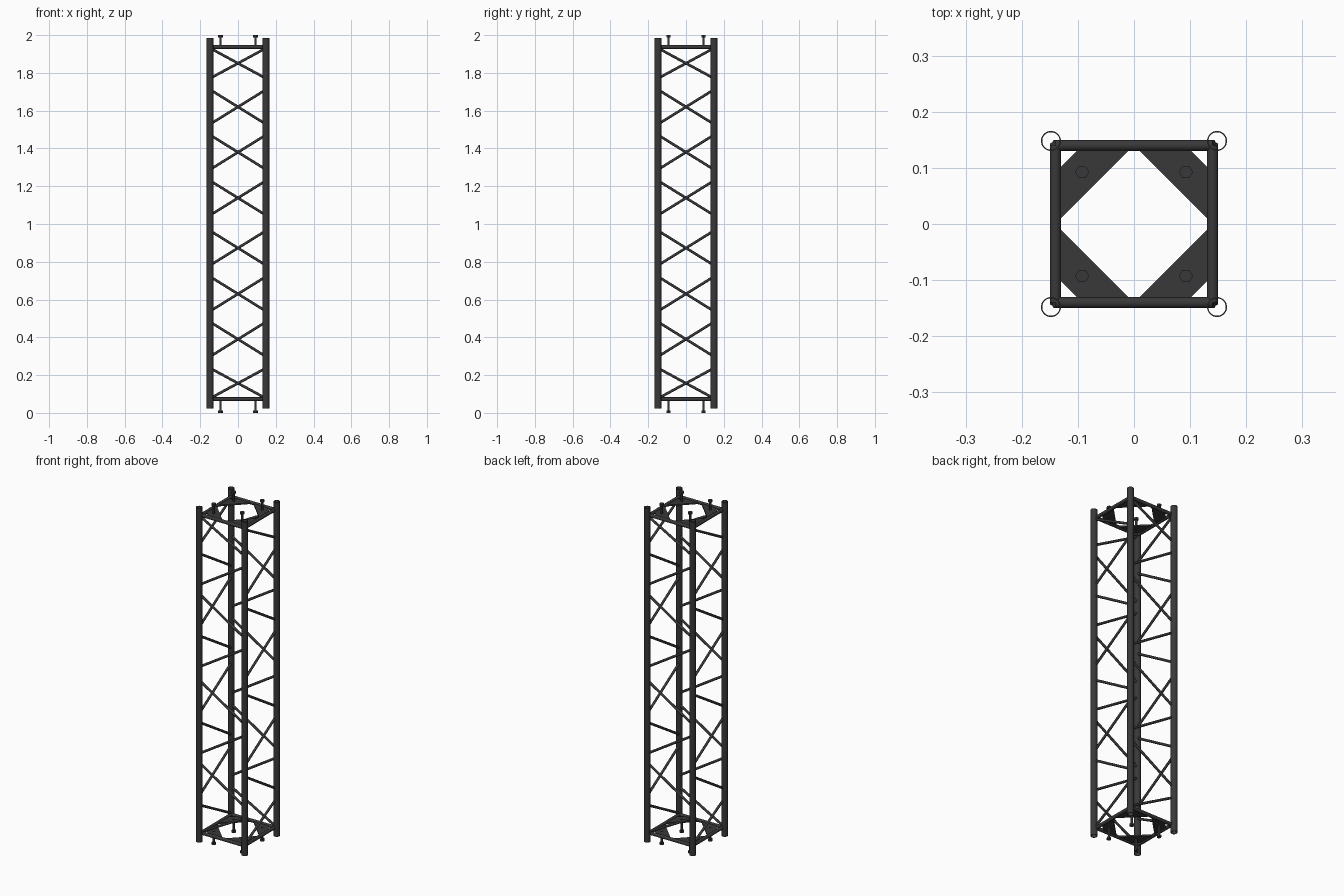
import bpy, bmesh, math
from mathutils import Vector, Matrix

if "Cube" in bpy.data.objects:
    bpy.data.objects.remove(bpy.data.objects["Cube"])

mat = bpy.data.materials.new("dark_steel")
mat.diffuse_color = (0.04, 0.04, 0.04, 1)
mat.use_nodes = True
mat.node_tree.nodes["Principled BSDF"].inputs["Base Color"].default_value = mat.diffuse_color

P, B = 0.148, 0.14            # post and end-frame offsets from centre
MID, TOP = 1.005, 1.937       # mirror height, top frame height
ENDS = (("top", TOP, 1), ("bottom", 2 * MID - TOP, -1))


def finish(name, bm, smooth=True):
    bmesh.ops.recalc_face_normals(bm, faces=bm.faces)
    me = bpy.data.meshes.new(name)
    bm.to_mesh(me)
    bm.free()
    me.materials.append(mat)
    ob = bpy.data.objects.new(name, me)
    bpy.context.collection.objects.link(ob)
    if smooth:
        bpy.ops.object.select_all(action='DESELECT')
        ob.select_set(True)
        bpy.context.view_layer.objects.active = ob
        bpy.ops.object.shade_smooth_by_angle(angle=math.radians(40))
    return ob


def rod(bm, a, b, r, sides=16):
    a, b = Vector(a), Vector(b)
    d = b - a
    m = Matrix.Translation((a + b) / 2) @ d.to_track_quat('Z', 'Y').to_matrix().to_4x4()
    bmesh.ops.create_cone(bm, cap_ends=True, segments=sides, radius1=r, radius2=r,
                          depth=d.length, matrix=m)


def turn(i, p):
    return Matrix.Rotation(i * math.pi / 2, 3, 'Z') @ Vector(p)


def tube(name, x, y, z0, z1, ro, ri, n=32):
    bm = bmesh.new()
    rings = []
    for r, z in ((ro, z0), (ro, z1), (ri, z1), (ri, z0)):
        rings.append([bm.verts.new((x + r * math.cos(2 * math.pi * k / n),
                                    y + r * math.sin(2 * math.pi * k / n), z)) for k in range(n)])
    for j in range(4):
        p, q = rings[j], rings[(j + 1) % 4]
        for k in range(n):
            bm.faces.new((p[k], p[(k + 1) % n], q[(k + 1) % n], q[k]))
    finish(name, bm)


# crossing heights and half rises of the lacing, from top to bottom
LACING = [(1.851, 0.077)] + [(z, 0.088) for z in (1.62, 1.38, 1.138, 0.873, 0.63, 0.39)] + [(0.157, 0.077)]

for i, side in enumerate(("front", "right", "back", "left")):
    # hollow corner post
    c = turn(i, (-P, -P, 0))
    tube(f"{side}_corner_post", c.x, c.y, 0.024, 1.984, 0.0178, 0.0155)

    # zigzag lacing: one rod per bay, alternating direction
    bm = bmesh.new()
    for k, (z, h) in enumerate(LACING):
        s = h if k % 2 == 0 else -h
        rod(bm, turn(i, (-0.142, -0.143, z + s)), turn(i, (0.142, -0.143, z - s)), 0.007)
    finish(f"{side}_lacing", bm)

    for end, z, d in ENDS:
        # end frame bar
        bm = bmesh.new()
        rod(bm, turn(i, (-B, -B, z)), turn(i, (B, -B, z)), 0.01)
        finish(f"{side}_{end}_bar", bm)

        # corner gusset plate
        bm = bmesh.new()
        f = bm.faces.new([bm.verts.new(turn(i, (x, y, z - 0.004))) for x, y in
                          ((0, -B), (-B, 0), (-B, -0.092), (-0.092, -B))])
        ext = bmesh.ops.extrude_face_region(bm, geom=[f])["geom"]
        bmesh.ops.translate(bm, vec=(0, 0, 0.008),
                            verts=[v for v in ext if isinstance(v, bmesh.types.BMVert)])
        finish(f"{side}_{end}_gusset", bm, False)

        # connecting bolt with hexagonal head
        tip = 2.0 if d > 0 else 0.0
        bm = bmesh.new()
        q = turn(i, (-0.0925, -0.0925, 0))
        rod(bm, (q.x, q.y, z - 0.006 * d), (q.x, q.y, tip - 0.006 * d), 0.006)
        hexm = Matrix.Translation((q.x, q.y, tip - 0.006 * d)) @ Matrix.Rotation(math.pi / 2, 4, 'Z')
        bmesh.ops.create_cone(bm, cap_ends=True, segments=6, radius1=0.0125, radius2=0.0125,
                              depth=0.012, matrix=hexm)
        finish(f"{side}_{end}_bolt", bm)
